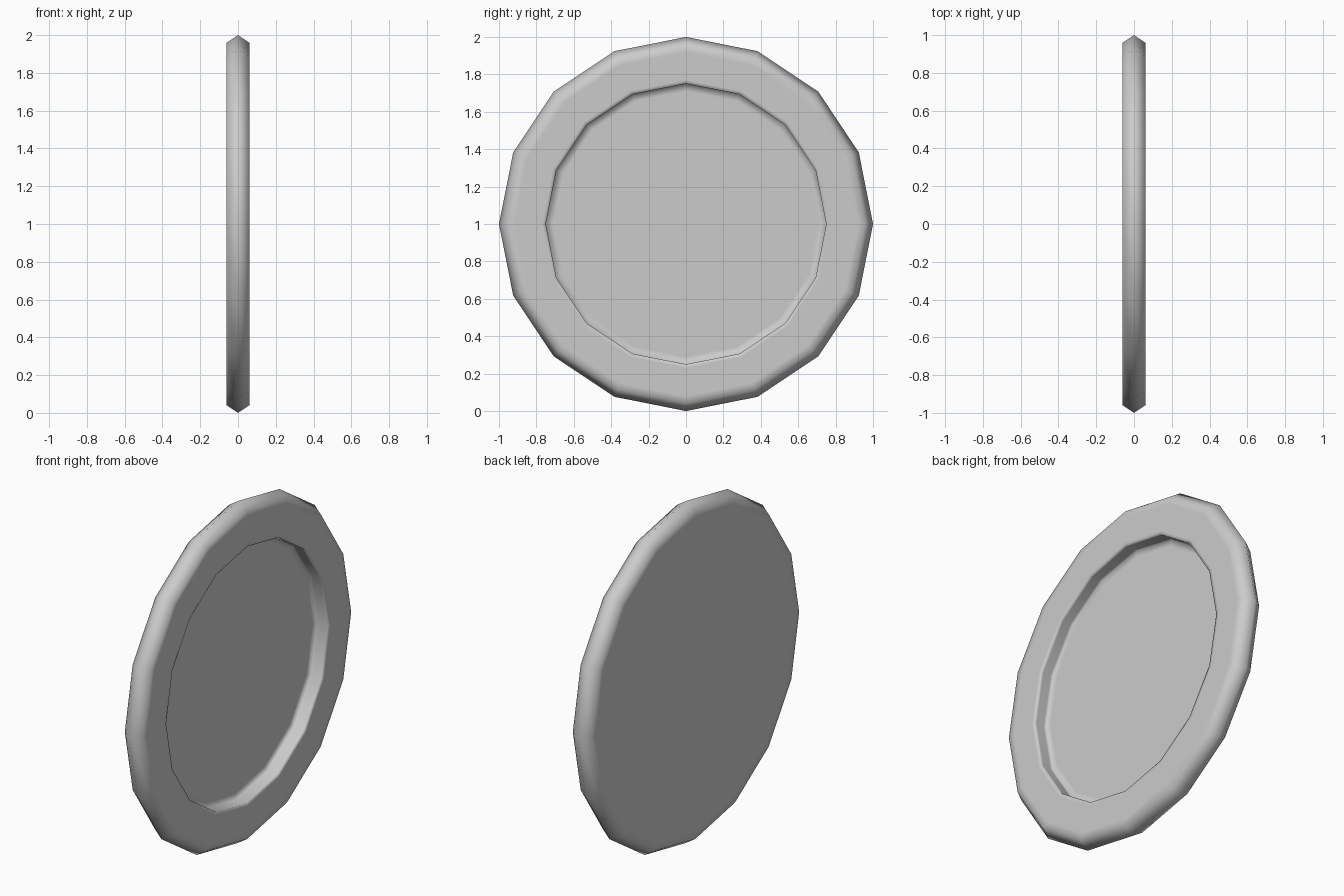
import bpy, bmesh
from math import sin, cos, pi

if "Cube" in bpy.data.objects:
    bpy.data.objects.remove(bpy.data.objects["Cube"])

SIDES = 16

# Cross-section of the dish as (x, radius), from back centre to recess floor;
# extra rings beside each corner keep the smooth shading tight
profile = [
    (-0.06, 0.91), (-0.06, 0.96), (0.0, 1.0), (0.06, 0.96), (0.06, 0.92),
    (0.06, 0.77), (0.06, 0.75), (0.045, 0.75), (-0.005, 0.75),
    (-0.02, 0.75), (-0.02, 0.71),
]

bm = bmesh.new()
rings = []
for x, r in profile:
    rings.append([bm.verts.new((x, r * cos(2 * pi * i / SIDES), r * sin(2 * pi * i / SIDES)))
                  for i in range(SIDES)])

# Bands between the rings
for a, b in zip(rings, rings[1:]):
    for i in range(SIDES):
        j = (i + 1) % SIDES
        bm.faces.new((a[i], a[j], b[j], b[i]))

# Flat back and recess floor
bm.faces.new(rings[0])
bm.faces.new(rings[-1])
bmesh.ops.recalc_face_normals(bm, faces=bm.faces)
for f in bm.faces:
    f.smooth = True

mesh = bpy.data.meshes.new("round_dish")
bm.to_mesh(mesh)
bm.free()
dish = bpy.data.objects.new("round_dish", mesh)
dish.location.z = 1.0
bpy.context.collection.objects.link(dish)
